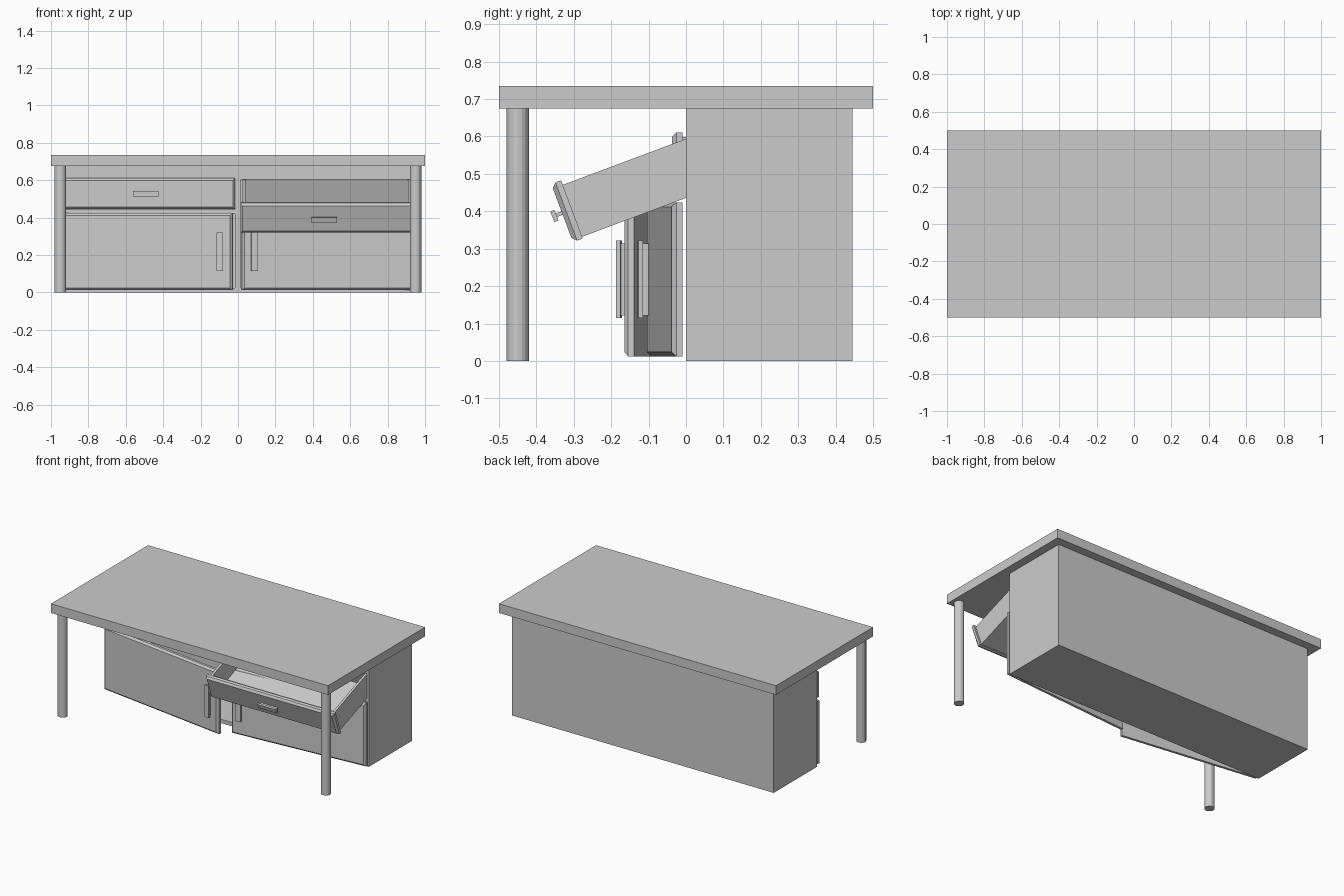
import bpy, bmesh, math
from mathutils import Matrix, Vector

if "Cube" in bpy.data.objects:
    bpy.data.objects.remove(bpy.data.objects["Cube"])


def make(name, boxes, mat=Matrix(), chamfer=0.0):
    """One object made of boxes given as (x0, x1, y0, y1, z0, z1); chamfer cuts the -y face rim."""
    bm = bmesh.new()
    for x0, x1, y0, y1, z0, z1 in boxes:
        size = Matrix.Diagonal((x1 - x0, y1 - y0, z1 - z0, 1))
        pos = Matrix.Translation(((x0 + x1) / 2, (y0 + y1) / 2, (z0 + z1) / 2))
        bmesh.ops.create_cube(bm, size=1, matrix=pos @ size)
    if chamfer:
        bm.normal_update()
        front = [f for f in bm.faces if f.normal.y < -0.9]
        rim = list({e for f in front for e in f.edges})
        bmesh.ops.bevel(bm, geom=rim, offset=chamfer, segments=1, affect='EDGES')
    mesh = bpy.data.meshes.new(name)
    bm.to_mesh(mesh)
    bm.free()
    ob = bpy.data.objects.new(name, mesh)
    bpy.context.collection.objects.link(ob)
    ob.matrix_world = mat
    return ob


PANEL = 0.028   # thickness of door and drawer fronts
W = 0.925       # width of door and drawer fronts


def handle(name, cx, cz, w, h, stem_w, stem_h, mat):
    """T-section pull: flat grip on a narrower stem."""
    make(name, [(cx - w / 2, cx + w / 2, -PANEL - 0.028, -PANEL - 0.016, cz - h / 2, cz + h / 2),
                (cx - stem_w / 2, cx + stem_w / 2, -PANEL - 0.017, -PANEL + 0.002,
                 cz - stem_h / 2, cz + stem_h / 2)], mat)


def drawer(side, mat):
    """Front panel with an open tray behind; local origin at the middle of the panel's back."""
    make(side + "_drawer_front", [(-W / 2, W / 2, -PANEL, 0, -0.083, 0.083)], mat, 0.012)
    a, d, lo, hi, t = 0.45, 0.40, -0.078, 0.07, 0.015
    make(side + "_drawer_tray", [
        (-a, a, 0, d, lo, lo + t),
        (-a, -a + t, 0, d, lo + t, hi), (a - t, a, 0, d, lo + t, hi),
        (-a + t, a - t, 0, t, lo + t, hi), (-a + t, a - t, d - t, d, lo + t, hi)], mat)
    handle(side + "_drawer_handle", -0.015, 0, 0.136, 0.03, 0.12, 0.01, mat)


def door(side, s, angle):
    """Door hinged at the outer edge, swung open by angle degrees."""
    mat = Matrix.Translation((s * 0.942, -0.01, 0)) @ Matrix.Rotation(math.radians(s * angle), 4, 'Z')
    x0, x1 = sorted((0, -s * W))
    make(side + "_door", [(x0, x1, -PANEL, 0, 0.012, 0.424)], mat, 0.012)
    handle(side + "_door_handle", -s * 0.86, 0.218, 0.035, 0.207, 0.012, 0.192, mat)


# table top
make("table_top", [(-1, 1, -0.5, 0.5, 0.675, 0.735)])

# front legs
for side, x in (("left", -0.95), ("right", 0.95)):
    bpy.ops.mesh.primitive_cylinder_add(vertices=16, radius=0.03, depth=0.675,
                                        location=(x, -0.45, 0.3375))
    bpy.context.object.name = side + "_leg"

# cabinet with two drawer bays and two cupboards hollowed out
cabinet = make("cabinet", [(-0.945, 0.945, 0, 0.445, 0, 0.675)])
bays = []
for x0, x1 in ((-0.93, -0.015), (0.015, 0.93)):
    bays += [(x0, x1, -0.1, 0.42, 0.443, 0.603), (x0, x1, -0.1, 0.42, 0.025, 0.42)]
cutter = make("cabinet_cutter", bays)
cutter.hide_render = True
cutter.display_type = 'WIRE'
mod = cabinet.modifiers.new("bays", 'BOOLEAN')
mod.operation, mod.solver, mod.object = 'DIFFERENCE', 'EXACT', cutter
bpy.context.view_layer.objects.active = cabinet
bpy.ops.object.modifier_apply(modifier=mod.name)
bpy.data.objects.remove(cutter)

# drawers: left closed, right pulled out and tipped down
drawer("left", Matrix.Translation((-0.478, -0.01, 0.528)))
drawer("right", Matrix.Translation((0.475, -0.305, 0.405)) @ Matrix.Rotation(math.radians(20.5), 4, 'X'))

# doors, both ajar
door("left", -1, 8.0)
door("right", 1, 4.2)
